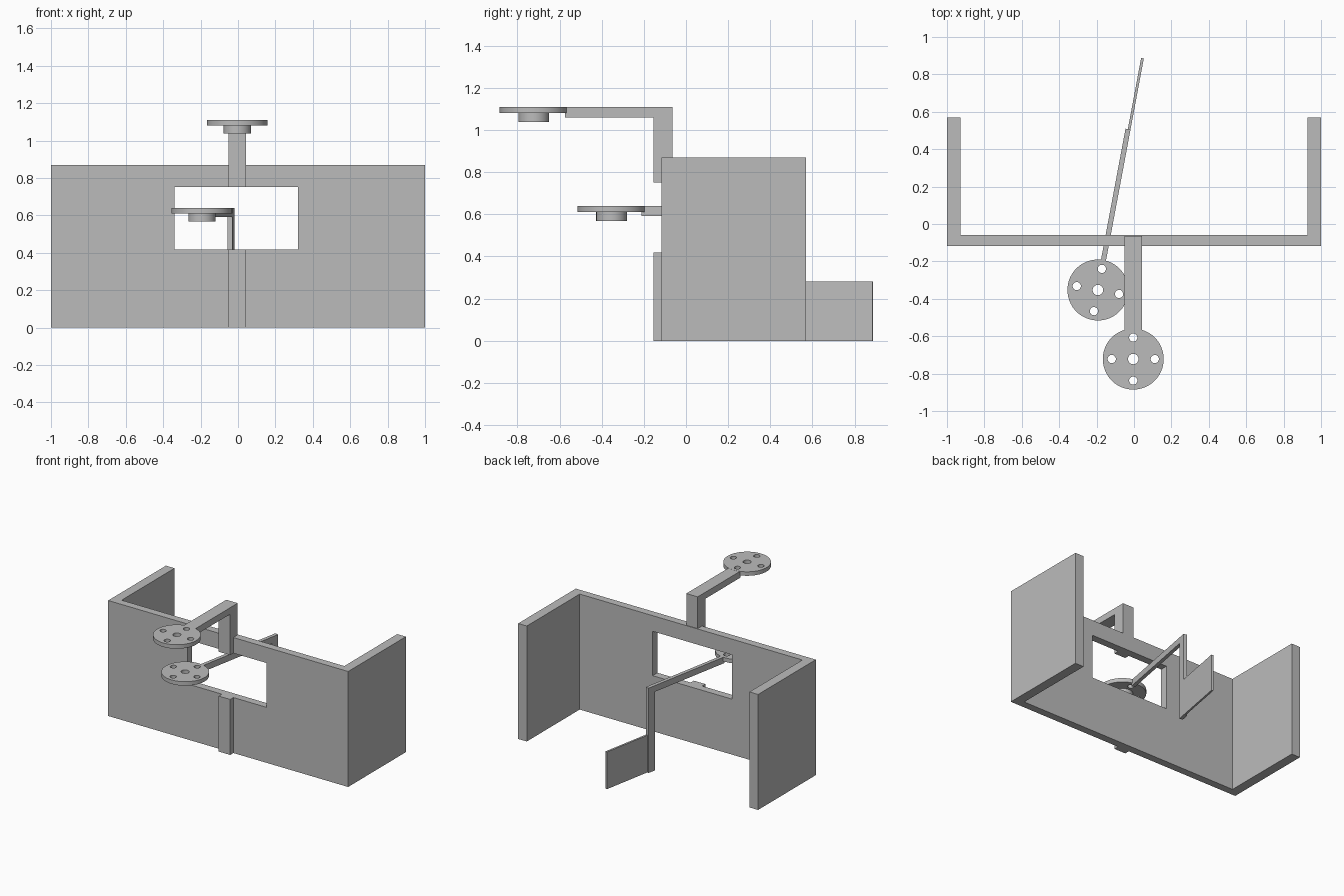
import bpy, bmesh
from math import radians, pi
from mathutils import Matrix, Vector

cube = bpy.data.objects.get("Cube")
if cube:
    bpy.data.objects.remove(cube, do_unlink=True)

grey = bpy.data.materials.new("plain_grey")
grey.use_nodes = True
colour = (0.5, 0.5, 0.5, 1)
grey.diffuse_color = colour
grey.node_tree.nodes["Principled BSDF"].inputs["Base Color"].default_value = colour


def finish(name, bm, matrix=Matrix()):
    bmesh.ops.recalc_face_normals(bm, faces=bm.faces)
    mesh = bpy.data.meshes.new(name)
    bm.to_mesh(mesh)
    bm.free()
    mesh.materials.append(grey)
    obj = bpy.data.objects.new(name, mesh)
    obj.matrix_world = matrix
    bpy.context.collection.objects.link(obj)
    return obj


def prism(name, points, offset, matrix=Matrix()):
    """Closed outline swept along an offset vector."""
    bm = bmesh.new()
    face = bm.faces.new([bm.verts.new(p) for p in points])
    swept = bmesh.ops.extrude_face_region(bm, geom=[face])["geom"]
    bmesh.ops.translate(bm, vec=Vector(offset),
                        verts=[g for g in swept if isinstance(g, bmesh.types.BMVert)])
    return finish(name, bm, matrix)


def box(name, x0, x1, y0, y1, z0, z1, matrix=Matrix()):
    return prism(name, [(x0, y0, z0), (x1, y0, z0), (x1, y1, z0), (x0, y1, z0)],
                 (0, 0, z1 - z0), matrix)


def bracket(name, profile, x0, x1, matrix=Matrix()):
    """Side profile of (y, z) points given a width in x."""
    return prism(name, [(x0, y, z) for y, z in profile], (x1 - x0, 0, 0), matrix)


def cylinder(name, radius, z0, z1, x=0, y=0, matrix=Matrix(), sides=48):
    bm = bmesh.new()
    bmesh.ops.create_cone(bm, cap_ends=True, segments=sides, radius1=radius, radius2=radius,
                          depth=z1 - z0, matrix=Matrix.Translation((x, y, (z0 + z1) / 2)))
    return finish(name, bm, matrix)


def combine(obj, other, operation):
    mod = obj.modifiers.new("shape", 'BOOLEAN')
    mod.operation, mod.solver, mod.object = operation, 'EXACT', other
    bpy.context.view_layer.objects.active = obj
    bpy.ops.object.modifier_apply(modifier=mod.name)
    bpy.data.objects.remove(other, do_unlink=True)


def flange(name, top, matrix):
    """Round plate with a hub below, a centre hole and four bolt holes."""
    plate = cylinder(name, 0.163, top - 0.03, top, matrix=matrix)
    combine(plate, cylinder("hub", 0.073, top - 0.072, top - 0.02, matrix=matrix), 'UNION')
    combine(plate, cylinder("bore", 0.028, top - 0.2, top + 0.1, matrix=matrix, sides=32),
            'DIFFERENCE')
    for i in range(4):
        p = Matrix.Rotation(i * pi / 2, 3, 'Z') @ Vector((0.115, 0, 0))
        combine(plate, cylinder("bolt_hole", 0.022, top - 0.2, top + 0.1, p.x, p.y,
                                matrix, 24), 'DIFFERENCE')
    bpy.ops.object.select_all(action='DESELECT')
    plate.select_set(True)
    bpy.context.view_layer.objects.active = plate
    bpy.ops.object.shade_smooth_by_angle(angle=radians(30))
    return plate


# U-shaped wall with a window
outline = [(-1, -0.117), (1, -0.117), (1, 0.57), (0.928, 0.57),
           (0.928, -0.06), (-0.928, -0.06), (-0.928, 0.57), (-1, 0.57)]
wall = prism("wall", [(x, y, 0) for x, y in outline], (0, 0, 0.87))
combine(wall, box("window", -0.34, 0.32, -0.4, 0.2, 0.418, 0.752), 'DIFFERENCE')

# Strip below the window
box("lower_strip", -0.052, 0.043, -0.155, -0.117, 0, 0.418)

# Upper bracket rising over the wall
bracket("upper_bracket", [(-0.575, 1.06), (-0.155, 1.06), (-0.155, 0.752), (-0.117, 0.752),
                          (-0.117, 0.87), (-0.065, 0.87), (-0.065, 1.109), (-0.575, 1.109)],
        -0.052, 0.043)
flange("upper_flange", 1.11, Matrix.Translation((-0.004, -0.722, 0)))

# Turned lever passing through the window
turned = Matrix.Translation((-0.193, -0.353, 0)) @ Matrix.Rotation(radians(-10.6), 4, 'Z')
flange("lever_flange", 0.64, turned)
bracket("lever_arm", [(0.148, 0.592), (0.815, 0.592), (0.815, 0), (0.875, 0),
                      (0.875, 0.639), (0.148, 0.639)], -0.0135, 0.0135, turned)
box("lever_blade", -0.001, 0.0135, 0.875, 1.262, 0, 0.28, turned)
